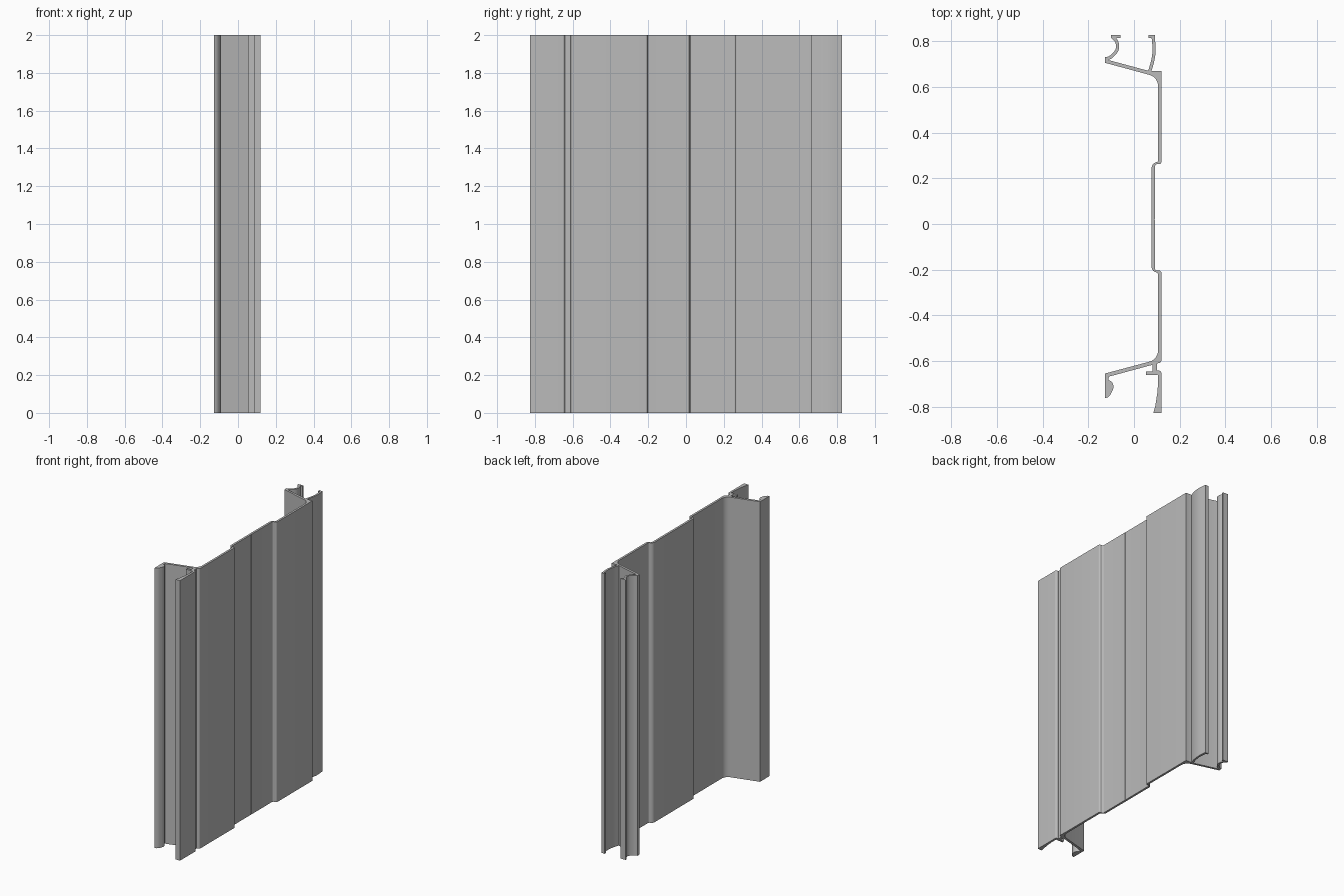
import bpy
import bmesh
import math
from mathutils import Vector

HEIGHT = 2.0

cube = bpy.data.objects.get("Cube")
if cube:
    bpy.data.objects.remove(cube, do_unlink=True)

grey = bpy.data.materials.new("plain grey")
grey.use_nodes = True
grey.diffuse_color = (0.5, 0.5, 0.5, 1)
grey.node_tree.nodes["Principled BSDF"].inputs["Base Color"].default_value = grey.diffuse_color


def rounded(outline, steps=6):
    """Replace each corner that carries a radius with an arc."""
    result = []
    count = len(outline)
    for i, corner in enumerate(outline):
        point = Vector(corner[:2])
        if len(corner) == 2:
            result.append(point)
            continue
        before = (Vector(outline[i - 1][:2]) - point).normalized()
        after = (Vector(outline[(i + 1) % count][:2]) - point).normalized()
        half = before.angle(after) / 2
        radius = corner[2]
        centre = point + (before + after).normalized() * radius / math.sin(half)
        start = point + before * radius / math.tan(half) - centre
        end = point + after * radius / math.tan(half) - centre
        for step in range(steps + 1):
            direction = start.lerp(end, step / steps).normalized()
            result.append(centre + direction * radius)
    return result


def smooth_path(points, steps=5):
    """Pass a flowing curve through a few points."""
    pts = [Vector(p) for p in points]
    pts = [pts[0] * 2 - pts[1]] + pts + [pts[-1] * 2 - pts[-2]]
    result = []
    for a, b, c, d in zip(pts, pts[1:], pts[2:], pts[3:]):
        for step in range(steps):
            t = step / steps
            result.append(b + (c - a) * t / 2
                          + (a * 2 - b * 5 + c * 4 - d) * t ** 2 / 2
                          + (b * 3 - a - c * 3 + d) * t ** 3 / 2)
    return result + [pts[-2]]


def ribbon(path, thickness):
    """Give a path an even wall thickness."""
    left, right = [], []
    last = len(path) - 1
    for i, point in enumerate(path):
        along = (path[min(i + 1, last)] - path[max(i - 1, 0)]).normalized()
        side = Vector((-along.y, along.x)) * thickness / 2
        left.append(point + side)
        right.append(point - side)
    return left + right[::-1]


def extrude(name, outline):
    """Raise a closed outline to the full height."""
    bm = bmesh.new()
    base = bm.faces.new([bm.verts.new((p[0], p[1], 0)) for p in outline])
    raised = bmesh.ops.extrude_face_region(bm, geom=[base])["geom"]
    tops = [v for v in raised if isinstance(v, bmesh.types.BMVert)]
    bmesh.ops.translate(bm, verts=tops, vec=(0, 0, HEIGHT))
    bmesh.ops.recalc_face_normals(bm, faces=bm.faces)
    mesh = bpy.data.meshes.new(name)
    bm.to_mesh(mesh)
    bm.free()
    mesh.materials.append(grey)
    obj = bpy.data.objects.new(name, mesh)
    bpy.context.collection.objects.link(obj)
    bpy.ops.object.select_all(action="DESELECT")
    obj.select_set(True)
    bpy.context.view_layer.objects.active = obj
    bpy.ops.object.shade_smooth_by_angle(angle=math.radians(30))


def box(name, x0, x1, y0, y1):
    extrude(name, [(x0, y0), (x1, y0), (x1, y1), (x0, y1)])


# Stepped panel with its two slanted arms and a hairline groove
extrude("main_panel", rounded([
    (-.127, .705), (.105, .642, .05), (.105, .27, .008), (.077, .27, .025),
    (.077, -.212, .025), (.105, -.212, .008), (.105, -.592, .05),
    (-.127, -.654), (-.127, -.672), (.08, -.616), (.12, -.605, .012),
    (.12, -.204, .01), (.092, -.204, .01), (.092, .017), (.089, .02),
    (.092, .023), (.092, .262, .01), (.12, .262, .01), (.12, .668),
    (.07, .668), (-.127, .721),
]))

# Curved fin and hook at the back edge, each with a small lip
extrude("back_fin", ribbon(smooth_path(
    [(.066, .66), (.081, .71), (.088, .76), (.084, .817)]), .014))
box("back_fin_lip", .064, .091, .814, .826)
extrude("back_hook", ribbon(smooth_path(
    [(-.123, .72), (-.095, .735), (-.073, .765), (-.076, .798), (-.094, .818)]), .014))
box("back_hook_lip", -.101, -.06, .813, .826)
box("back_arm_end", -.127, -.113, .705, .73)

# Stem, flange and tapering fin at the front edge
box("front_stem", .08, .1, -.655, -.605)
box("front_flange", .052, .1, -.66, -.645)
extrude("front_fin", rounded([
    (.12, -.826), (.085, -.826), (.093, -.795), (.102, -.74), (.105, -.7),
    (.105, -.66), (.09, -.655), (.09, -.64), (.12, -.642, .012),
]))

# Rounded bead hanging from the front arm
extrude("front_bead", [
    (-.127, -.655), (-.127, -.762), (-.115, -.758)] + smooth_path([
        (-.102, -.745), (-.09, -.715), (-.096, -.692), (-.112, -.68),
        (-.108, -.665)]))
